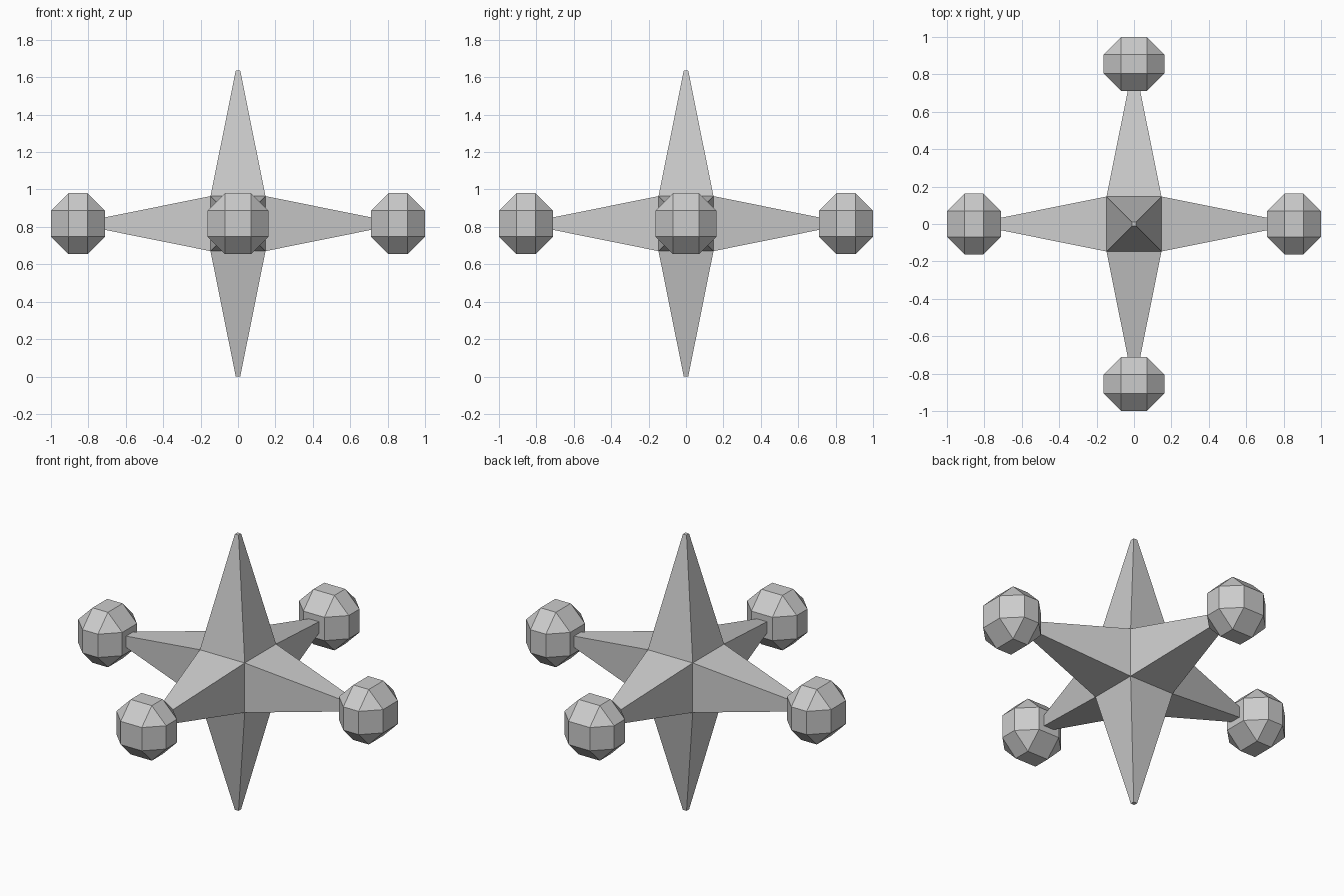
import bpy
import bmesh
from mathutils import Vector

if "Cube" in bpy.data.objects:
    bpy.data.objects.remove(bpy.data.objects["Cube"])

CENTRE_Z = 0.8175
CORE = 0.147      # half width of the central cube
TIP = 0.012       # half width of a spike tip

grey = bpy.data.materials.new("light grey")
grey.diffuse_color = (0.6, 0.6, 0.6, 1)
grey.use_nodes = True
grey.node_tree.nodes["Principled BSDF"].inputs["Base Color"].default_value = grey.diffuse_color


def add_object(name, bm, location):
    mesh = bpy.data.meshes.new(name)
    bm.to_mesh(mesh)
    bm.free()
    mesh.materials.append(grey)
    obj = bpy.data.objects.new(name, mesh)
    obj.location = location
    bpy.context.collection.objects.link(obj)
    return obj


# Six-pointed star: each side of a cube is drawn out into a tapered spike
bm = bmesh.new()
bmesh.ops.create_cube(bm, size=2 * CORE)
bm.normal_update()
sides = [(f, f.normal.copy()) for f in bm.faces]
for face, normal in sides:
    tip = bmesh.ops.extrude_discrete_faces(bm, faces=[face])["faces"][0]
    for v in tip.verts:
        across = v.co - normal * v.co.dot(normal)
        v.co = across * (TIP / CORE) + normal * CENTRE_Z
bmesh.ops.remove_doubles(bm, verts=bm.verts, dist=0.0001)
bmesh.ops.recalc_face_normals(bm, faces=bm.faces)
add_object("star_body", bm, (0, 0, CENTRE_Z))

# Faceted knobs on the four level spikes, slightly short along the spike
HALF, HALF_LONG, CHAMFER = 0.163, 0.1445, 0.094
for name, d in (("right", (1, 0)), ("left", (-1, 0)),
                ("back", (0, 1)), ("front", (0, -1))):
    direction = Vector((d[0], d[1], 0))
    bm = bmesh.new()
    bmesh.ops.create_cube(bm, size=2)
    size = Vector((HALF_LONG if d[0] else HALF,
                   HALF_LONG if d[1] else HALF, HALF))
    bmesh.ops.scale(bm, vec=size, verts=bm.verts)
    knob = add_object(name + "_knob", bm,
                      direction * (1 - HALF_LONG) + Vector((0, 0, CENTRE_Z)))
    bevel = knob.modifiers.new("facets", 'BEVEL')
    bevel.width = CHAMFER
    bevel.segments = 1
    bevel.limit_method = 'NONE'
